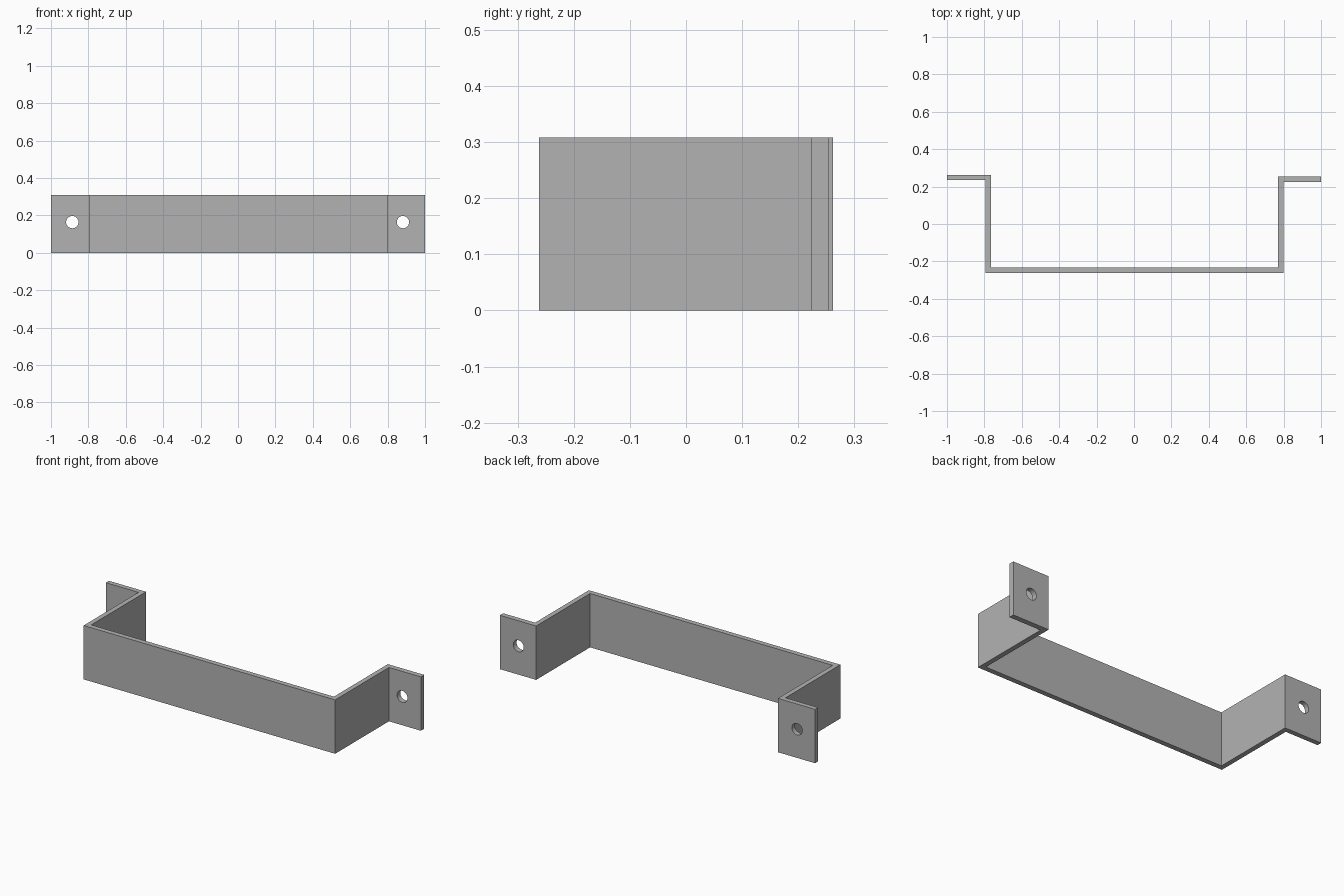
import bpy
import bmesh

cube = bpy.data.objects.get("Cube")
if cube:
    bpy.data.objects.remove(cube, do_unlink=True)

HEIGHT = 0.308

# Plain grey metal
steel = bpy.data.materials.new("grey steel")
steel.use_nodes = True
grey = (0.45, 0.45, 0.45, 1)
steel.diffuse_color = grey
steel.node_tree.nodes["Principled BSDF"].inputs["Base Color"].default_value = grey


def add_object(name, bm):
    bmesh.ops.recalc_face_normals(bm, faces=bm.faces)
    mesh = bpy.data.meshes.new(name)
    bm.to_mesh(mesh)
    bm.free()
    obj = bpy.data.objects.new(name, mesh)
    mesh.materials.append(steel)
    bpy.context.collection.objects.link(obj)
    return obj


# Bent strip: plan outline raised to the full height
outline = [
    (-1, 0.262), (-0.765, 0.262), (-0.765, -0.233), (0.77, -0.233),
    (0.77, 0.254), (1, 0.254), (1, 0.224), (0.798, 0.224),
    (0.798, -0.262), (-0.793, -0.262), (-0.793, 0.234), (-1, 0.234),
]
bm = bmesh.new()
base = bm.faces.new([bm.verts.new((x, y, 0)) for x, y in outline])
raised = bmesh.ops.extrude_face_region(bm, geom=[base])
top = [v for v in raised["geom"] if isinstance(v, bmesh.types.BMVert)]
bmesh.ops.translate(bm, verts=top, vec=(0, 0, HEIGHT))
bracket = add_object("bracket", bm)

# Screw holes through the two mounting tabs
for side, x in (("right", -0.886), ("left", 0.882)):
    bpy.ops.mesh.primitive_cylinder_add(
        vertices=32, radius=0.033, depth=0.2,
        location=(x, 0.245, 0.164), rotation=(1.5708, 0, 0))
    cutter = bpy.context.object
    cutter.name = side + "_hole_cutter"
    cutter.data.materials.append(steel)
    cutter.hide_render = True
    cutter.hide_set(True)
    cut = bracket.modifiers.new(side + " hole", "BOOLEAN")
    cut.operation = "DIFFERENCE"
    cut.solver = "EXACT"
    cut.object = cutter

# Smooth hole walls, sharp bends
bpy.ops.object.select_all(action="DESELECT")
bpy.context.view_layer.objects.active = bracket
bracket.select_set(True)
for cut in list(bracket.modifiers):
    bpy.ops.object.modifier_apply(modifier=cut.name)
for obj in [o for o in bpy.data.objects if o.name.endswith("_hole_cutter")]:
    bpy.data.objects.remove(obj, do_unlink=True)
bpy.ops.object.shade_smooth_by_angle()
